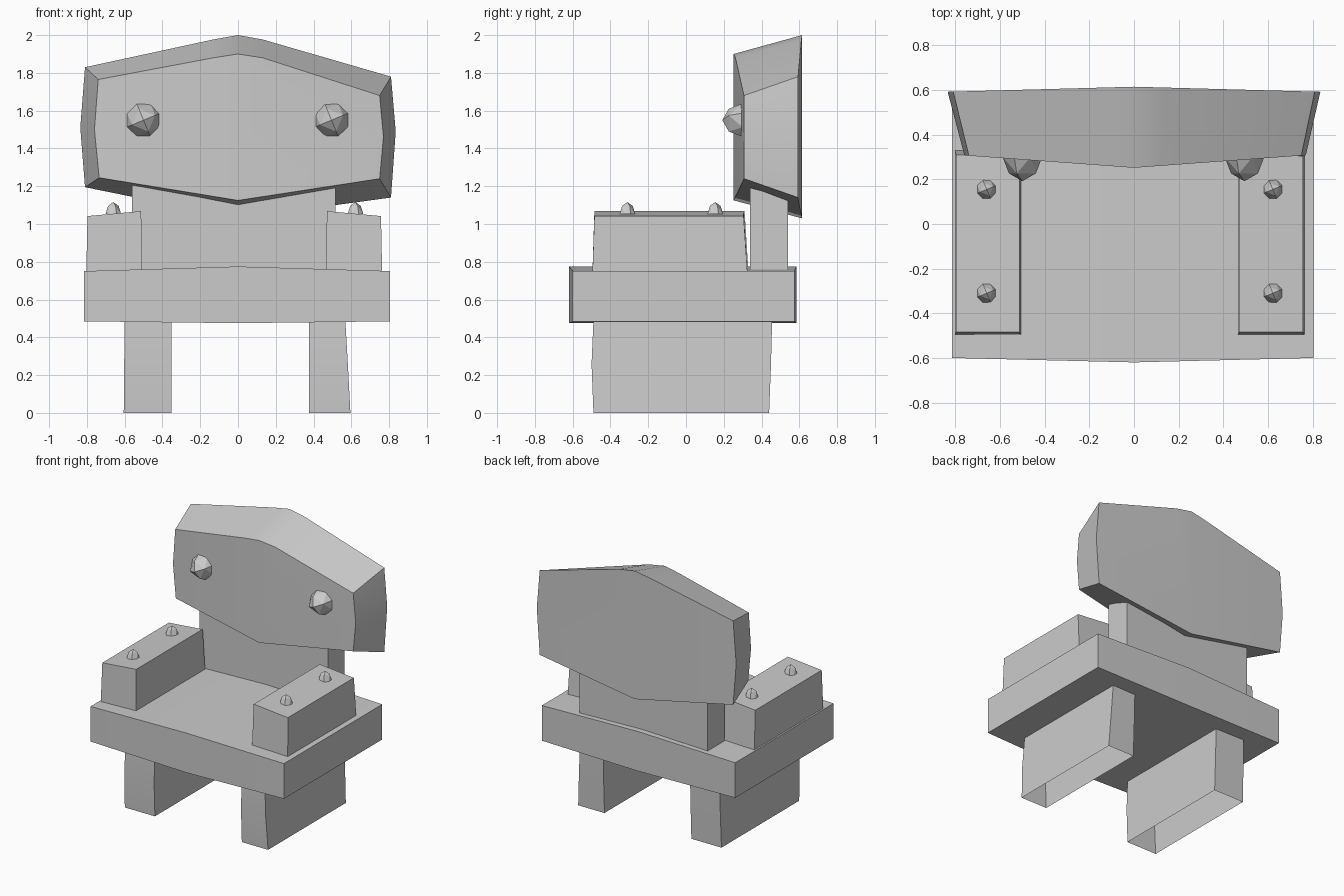
import bpy, bmesh
from math import cos, sin, pi, radians
from mathutils import Matrix, Vector

cube = bpy.data.objects.get("Cube")
if cube:
    bpy.data.objects.remove(cube, do_unlink=True)

grey = bpy.data.materials.new("plain_grey")
grey.use_nodes = True
grey.diffuse_color = (0.6, 0.6, 0.6, 1)
grey.node_tree.nodes["Principled BSDF"].inputs["Base Color"].default_value = (0.6, 0.6, 0.6, 1)


def loft(name, rings, split=None, open_start=False, smooth=True):
    """Join rings of points into a solid; split cuts each cap in two halves."""
    bm = bmesh.new()
    rows = [[bm.verts.new(p) for p in ring] for ring in rings]
    n = len(rows[0])
    for a, b in zip(rows, rows[1:]):
        for i in range(n):
            j = (i + 1) % n
            bm.faces.new((a[i], a[j], b[j], b[i]))
    for row in rows[-1:] if open_start else (rows[0], rows[-1]):
        if split:
            i, j = split
            bm.faces.new(row[i:j + 1])
            bm.faces.new(row[j:] + row[:i + 1])
        else:
            bm.faces.new(row)
    bmesh.ops.recalc_face_normals(bm, faces=bm.faces)
    return finish(name, bm, smooth)


def finish(name, bm, smooth):
    mesh = bpy.data.meshes.new(name)
    bm.to_mesh(mesh)
    bm.free()
    mesh.materials.append(grey)
    obj = bpy.data.objects.new(name, mesh)
    bpy.context.collection.objects.link(obj)
    if smooth:
        bpy.ops.object.select_all(action='DESELECT')
        obj.select_set(True)
        bpy.context.view_layer.objects.active = obj
        bpy.ops.object.shade_smooth_by_angle(angle=radians(25))
    return obj


def rect(x0, x1, y0, y1, z0, z1):
    """Four-sided ring whose height runs from z0 at x0 to z1 at x1."""
    return [(x0, y0, z0), (x1, y0, z1), (x1, y1, z1), (x0, y1, z0)]


def stud(name, location, normal, radius, height):
    """Faceted dome: eight-sided base, four-sided ring and a tip."""
    bm = bmesh.new()
    base = [bm.verts.new((radius * cos(a), radius * sin(a), 0))
            for a in [pi / 8 + k * pi / 4 for k in range(8)]]
    ring = [bm.verts.new((0.68 * v.co.x, 0.68 * v.co.y, 0.68 * height)) for v in base[::2]]
    tip = bm.verts.new((0, 0, height))
    for k in range(4):
        a, b = ring[k], ring[(k + 1) % 4]
        p, q, r = base[2 * k], base[2 * k + 1], base[(2 * k + 2) % 8]
        for tri in ((a, p, q), (a, q, b), (b, q, r), (a, b, tip)):
            bm.faces.new(tri)
    bm.faces.new(base[::-1])
    bmesh.ops.recalc_face_normals(bm, faces=bm.faces)
    turn = Vector(normal).to_track_quat('Z', 'Y').to_matrix().to_4x4()
    bm.transform(Matrix.Translation(location) @ turn)
    finish(name, bm, False)


# Seat slab, bowed slightly along its width
plan = [(-0.815, -0.6), (0, -0.62), (0.805, -0.6), (0.805, 0.575), (0, 0.585), (-0.815, 0.575)]
loft("seat", [[(x, y, 0.475 + 0.012 * abs(x)) for x, y in plan],
              [(x, y, 0.775 - 0.03 * abs(x)) for x, y in plan]], split=(1, 4))

# Plank legs, open underneath
for name, outer_low, outer_top, inner in (("right_leg", -0.605, -0.6, -0.353),
                                          ("left_leg", 0.595, 0.568, 0.375)):
    mid = (outer_low + outer_top) / 2
    loft(name, [rect(outer_low, inner, -0.49, 0.44, 0, 0),
                rect(mid, inner, -0.5, 0.45, 0.26, 0.26),
                rect(outer_top, inner, -0.49, 0.456, 0.49, 0.49)], open_start=True)

# Armrests with sloping tops and two studs each
for name, outer, inner, y_back in (("right_armrest", -0.803, -0.507, 0.33),
                                   ("left_armrest", 0.763, 0.465, 0.325)):
    lean = 0.006 if outer < 0 else -0.006
    loft(name, [rect(outer, inner, -0.495, y_back, 0.745, 0.755),
                rect(outer + lean, inner - lean, -0.485, y_back - 0.02, 1.042, 1.068)])
    middle = -0.66 if outer < 0 else 0.622
    for place, y in (("front", -0.31), ("back", 0.155)):
        stud(f"{name}_{place}_stud", (middle, y, 1.052), (0, 0, 1), 0.045, 0.064)

# Backrest post rising into the headboard
loft("backrest", [rect(-0.56, 0.515, 0.34, 0.54, 0.75, 0.75),
                  rect(-0.56, 0.515, 0.34, 0.54, 1.24, 1.24)])

# Headboard, wider at the back and bowed on both faces
front = [(-0.74, 1.765), (-0.13, 1.88), (0, 1.9), (0.13, 1.88), (0.75, 1.68),
         (0.77, 1.46), (0.75, 1.24), (0, 1.125), (-0.735, 1.245), (-0.76, 1.5)]
back = [(-0.81, 1.83), (-0.13, 1.977), (0, 2.0), (0.13, 1.977), (0.81, 1.78),
        (0.835, 1.49), (0.81, 1.14), (0, 1.03), (-0.81, 1.195), (-0.835, 1.51)]
loft("headboard", [[(x, 0.252 + 0.073 * abs(x), z) for x, z in front],
                   [(x, 0.615 - 0.027 * abs(x), z) for x, z in back]], split=(2, 7))
for side, x in (("right", -0.5), ("left", 0.495)):
    stud(f"{side}_headboard_stud", (x, 0.3, 1.55), (0, -1, 0), 0.096, 0.108)
